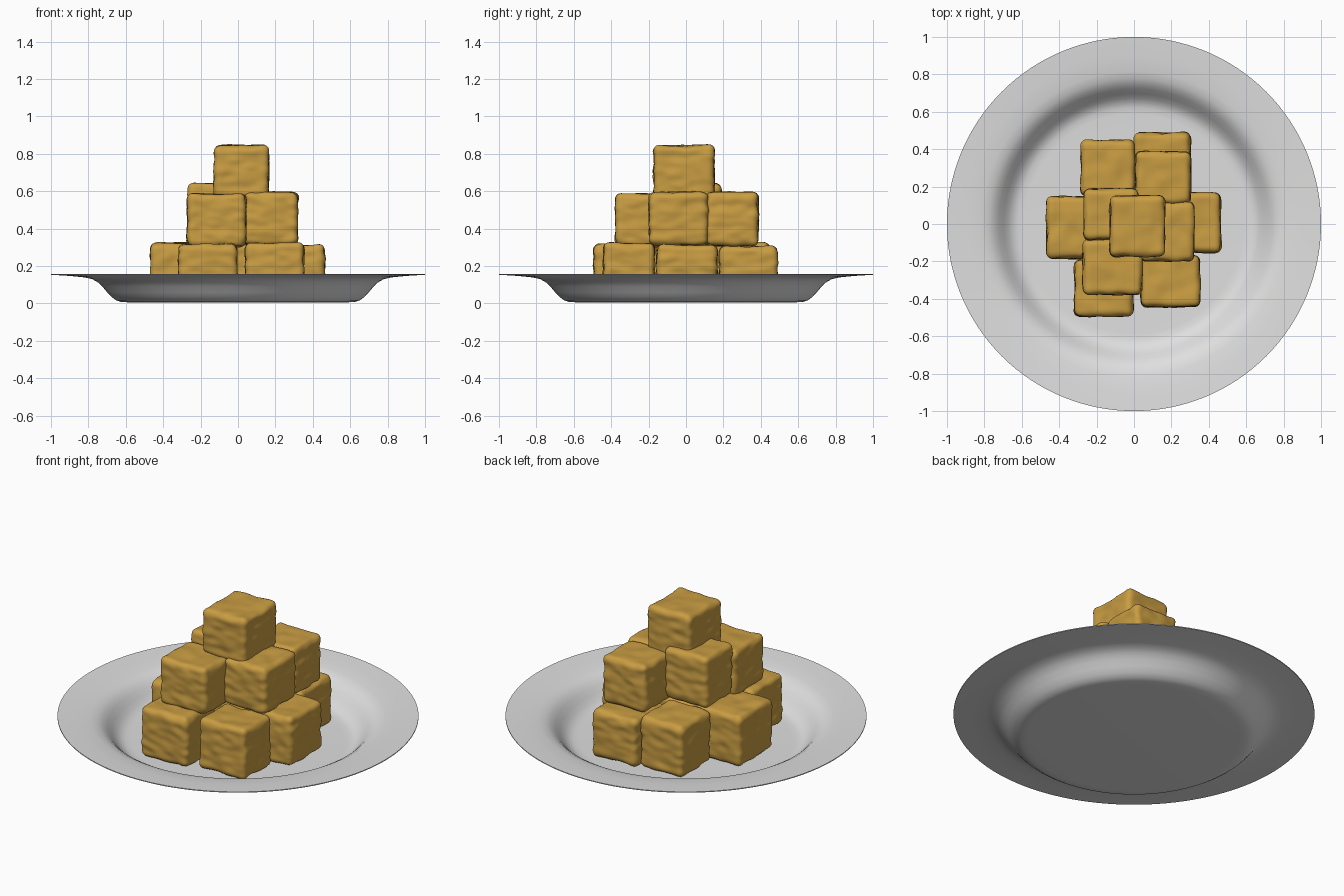
import bpy, bmesh, math
from mathutils import Vector, noise

if "Cube" in bpy.data.objects:
    bpy.data.objects.remove(bpy.data.objects["Cube"])


def material(name, rgb):
    m = bpy.data.materials.new(name)
    m.diffuse_color = (*rgb, 1)
    m.use_nodes = True
    m.node_tree.nodes["Principled BSDF"].inputs["Base Color"].default_value = m.diffuse_color
    return m


golden = material("golden brown", (0.58, 0.335, 0.055))
grey = material("light grey", (0.74, 0.74, 0.74))


def add_object(name, bm, mat):
    mesh = bpy.data.meshes.new(name)
    bmesh.ops.recalc_face_normals(bm, faces=bm.faces)
    for f in bm.faces:
        f.smooth = True
    bm.to_mesh(mesh)
    bm.free()
    mesh.materials.append(mat)
    ob = bpy.data.objects.new(name, mesh)
    bpy.context.collection.objects.link(ob)
    return ob


# Plate: thin closed profile spun around z
under = [(0, .006), (.59, .006), (.625, .008), (.65, .016), (.675, .033), (.70, .06),
         (.725, .09), (.75, .113), (.78, .13), (.82, .139), (.90, .147), (1, .153)]
over = [(max(r - .003, 0) if r < 1 else 1, z + .005) for r, z in reversed(under)]
SEG = 128
bm = bmesh.new()
rings = []
for r, z in under + over:
    if r == 0:
        rings.append([bm.verts.new((0, 0, z))] * SEG)
    else:
        rings.append([bm.verts.new((r * math.cos(math.tau * i / SEG),
                                    r * math.sin(math.tau * i / SEG), z)) for i in range(SEG)])
for a, b in zip(rings, rings[1:]):
    for i in range(SEG):
        j = (i + 1) % SEG
        loop = list(dict.fromkeys((a[i], a[j], b[j], b[i])))
        bm.faces.new(loop)
plate = add_object("plate", bm, grey)
plate.data.set_sharp_from_angle(angle=math.radians(40))


# Lumpy rounded cube with rippled surface, from its limits on each axis
def lumpy_cube(name, x0, x1, y0, y1, z0, z1, seed, radius=.032, cuts=25):
    c = Vector(((x0 + x1) / 2, (y0 + y1) / 2, (z0 + z1) / 2))
    half = Vector(((x1 - x0) / 2, (y1 - y0) / 2, (z1 - z0) / 2)) - Vector((.003,) * 3)
    bm = bmesh.new()
    bmesh.ops.create_cube(bm, size=2)
    bmesh.ops.subdivide_edges(bm, edges=bm.edges[:], cuts=cuts, use_grid_fill=True)
    off = Vector((seed * 7.3, seed * 3.1, seed * 5.7))
    for v in bm.verts:
        p = Vector([v.co[i] * half[i] for i in range(3)])
        core = Vector([max(-half[i] + radius, min(half[i] - radius, p[i])) for i in range(3)])
        n = (p - core).normalized()
        p = core + n * radius
        ripple = noise.noise(Vector((p.x * 13, p.y * 13, p.z * 26)) + off)
        lump = noise.noise(p * 8 + off * 2)
        v.co = c + p + n * (ripple * .007 + lump * .006)
        v.co.z = max(v.co.z, 0)
    return add_object(name, bm, golden)


B, T = .012, .32
cubes = [
    # bottom layer: rows of two, three, two
    ("bottom_front_left", -.32, .0, -.495, -.19, B, T),
    ("bottom_front_right", .035, .355, -.445, -.165, B, .325),
    ("bottom_left", -.47, -.16, -.185, .15, B, .325),
    ("bottom_centre", -.155, .155, -.16, .16, B, T),
    ("bottom_right", .16, .465, -.155, .17, B, .315),
    ("bottom_back_left", -.285, .005, .15, .45, B, .33),
    ("bottom_back_right", .0, .305, .175, .49, B, .308),
    # middle layer
    ("middle_front_left", -.275, .045, -.38, -.08, .30, .59),
    ("middle_front_right", .03, .322, -.2, .12, .31, .598),
    ("middle_back_left", -.27, .025, -.085, .19, .33, .645),
    ("middle_back_right", .005, .305, .105, .39, .305, .60),
    # top
    ("top", -.13, .167, -.175, .153, .56, .848),
]
for k, (name, *box) in enumerate(cubes):
    lumpy_cube("cube_" + name, *box, seed=k + 1.37)
